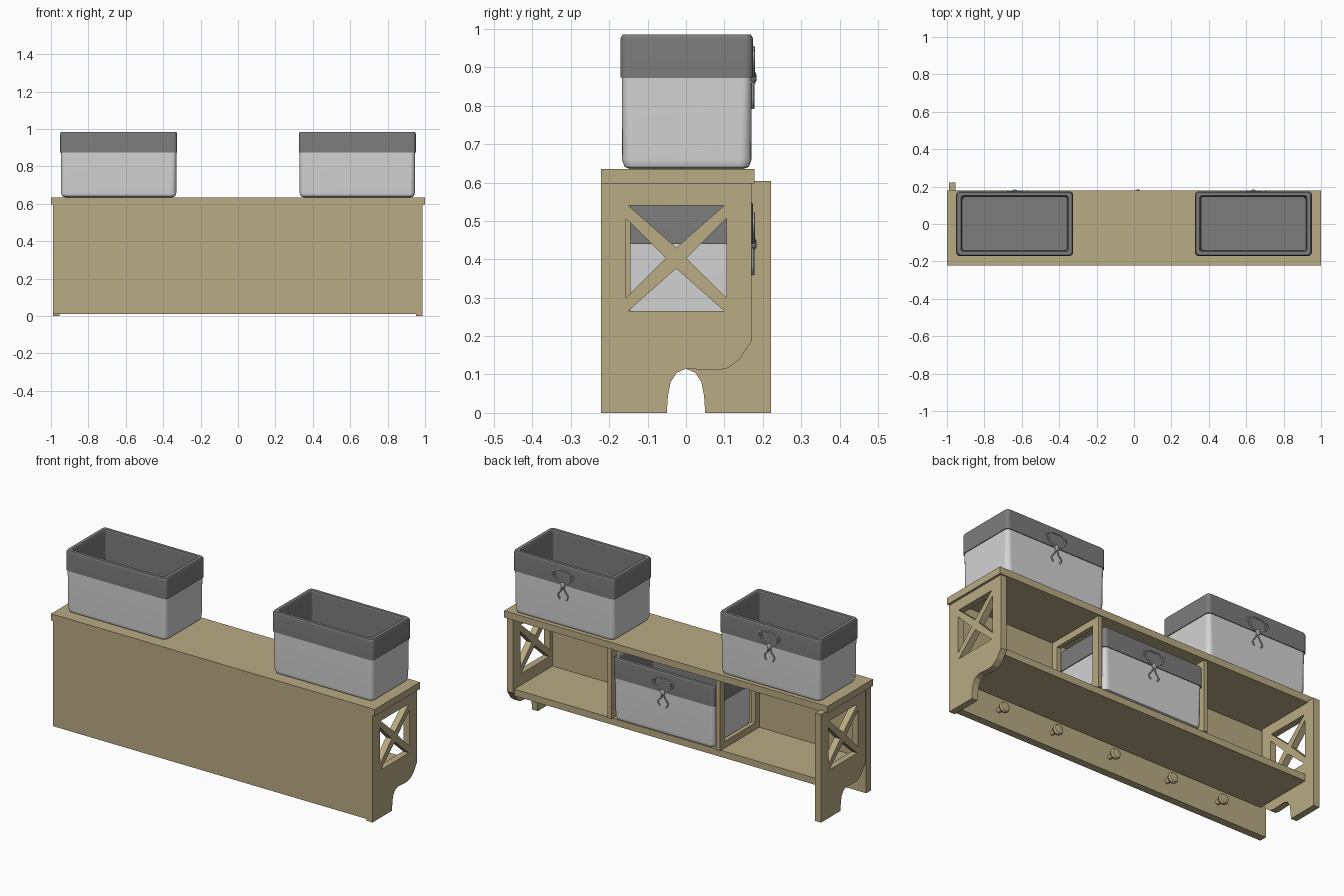
import bpy, bmesh, math
from mathutils import Matrix, Vector

cube = bpy.data.objects.get("Cube")
if cube:
    bpy.data.objects.remove(cube, do_unlink=True)


def material(name, rgb):
    m = bpy.data.materials.new(name)
    m.use_nodes = True
    m.diffuse_color = (*rgb, 1)
    m.node_tree.nodes["Principled BSDF"].inputs["Base Color"].default_value = (*rgb, 1)
    return m


wood = material("tan wood", (0.48, 0.405, 0.225))
light = material("light grey cloth", (0.65, 0.65, 0.65))
dark = material("dark grey cloth", (0.20, 0.20, 0.20))
cord = material("grey cord", (0.42, 0.42, 0.42))


def add(name, mesh, mats, smooth=False):
    ob = bpy.data.objects.new(name, mesh)
    bpy.context.collection.objects.link(ob)
    for m in mats:
        mesh.materials.append(m)
    mesh.shade_flat()
    if smooth:
        bpy.ops.object.select_all(action="DESELECT")
        ob.select_set(True)
        bpy.context.view_layer.objects.active = ob
        bpy.ops.object.shade_smooth_by_angle(angle=math.radians(40))
    return ob


def finish(bm, name, mats, smooth=False):
    bmesh.ops.recalc_face_normals(bm, faces=bm.faces)
    me = bpy.data.meshes.new(name)
    bm.to_mesh(me)
    bm.free()
    return add(name, me, mats, smooth)


def board(name, x, y, z):
    bm = bmesh.new()
    bmesh.ops.create_cube(bm, size=1)
    for v in bm.verts:
        v.co = [lo + (hi - lo) * (c + 0.5) for c, (lo, hi) in zip(v.co, (x, y, z))]
    return finish(bm, name, [wood])


def from_curve(cu):
    """Turn curve data into a plain mesh."""
    tmp = bpy.data.objects.new("tmp", cu)
    bpy.context.collection.objects.link(tmp)
    bpy.context.view_layer.update()
    me = bpy.data.meshes.new_from_object(tmp.evaluated_get(bpy.context.evaluated_depsgraph_get()))
    bpy.data.objects.remove(tmp, do_unlink=True)
    return me


def panel(name, x, thick, outlines, turned=False):
    """Flat panel in the y-z plane; the later outlines are holes."""
    cu = bpy.data.curves.new(name, "CURVE")
    cu.dimensions, cu.fill_mode, cu.extrude = "2D", "BOTH", thick / 2
    for pts in outlines:
        sp = cu.splines.new("POLY")
        sp.points.add(len(pts) - 1)
        for p, (a, b) in zip(sp.points, pts):
            p.co = (a, b, 0, 1)
        sp.use_cyclic_u = True
    me = from_curve(cu)
    me.transform(Matrix(((0, 0, 1, 0), (1, 0, 0, 0), (0, 1, 0, 0), (0, 0, 0, 1))))
    if turned:
        me.transform(Matrix.Rotation(math.pi, 4, "Z"))
    me.transform(Matrix.Translation((x, 0, 0)))
    return add(name, me, [wood])


# Carcass boards
board("top_board", (-1, 1), (-0.222, 0.178), (0.597, 0.635))
board("wall_board", (-0.988, 0.952), (-0.222, -0.180), (0.01, 0.597))
board("shelf_board", (-0.955, 0.952), (-0.18, 0.158), (0.165, 0.202))

# Bracket sides with crossed windows; the second is turned half around
y0, y1, z0, z1 = -0.156, 0.105, 0.266, 0.54
cy, cz, g = (y0 + y1) / 2, (z0 + z1) / 2, 0.027
bracket = [(-0.222, 0), (-0.05, 0), (-0.047, 0.045), (-0.04, 0.08), (-0.024, 0.105), (0, 0.115),
           (0.08, 0.111), (0.11, 0.117), (0.14, 0.14), (0.158, 0.168), (0.17, 0.185),
           (0.17, 0.604), (-0.222, 0.604)]
triangles = [[(y0 + 0.006, z), (y1 - 0.006, z), (cy, cz + s * g)] for s, z in ((1, z1), (-1, z0))]
triangles += [[(y, z0 + 0.034), (y, z1 - 0.034), (cy + s * g, cz)] for s, y in ((1, y1), (-1, y0))]
panel("left_bracket", 0.969, 0.036, [bracket] + triangles)
panel("right_bracket", -0.972, 0.036, [bracket] + triangles, turned=True)

# Open divider frames
for side, x in (("left", 0.355), ("right", -0.315)):
    panel(side + "_divider", x, 0.024,
          [[(-0.18, 0.202), (0.168, 0.202), (0.168, 0.597), (-0.18, 0.597)],
           [(-0.145, 0.24), (0.125, 0.24), (0.125, 0.56), (-0.145, 0.56)]])

# Round pegs under the shelf
profile = [(0.012, 0), (0.012, 0.03), (0.026, 0.036), (0.03, 0.046), (0.024, 0.056), (0.0001, 0.06)]
for i, x in enumerate((0.71, 0.37, 0.005, -0.36, -0.68)):
    bm = bmesh.new()
    vs = [bm.verts.new((r, 0, h)) for r, h in profile]
    es = [bm.edges.new(p) for p in zip(vs, vs[1:])]
    bmesh.ops.spin(bm, geom=vs + es, cent=(0, 0, 0), axis=(0, 0, 1), angle=math.tau, steps=16)
    bmesh.ops.remove_doubles(bm, verts=bm.verts, dist=0.0005)
    bmesh.ops.transform(bm, verts=bm.verts,
                        matrix=Matrix.Translation((x, -0.18, 0.09))
                        @ Matrix.Rotation(-math.pi / 2, 4, "X"))
    finish(bm, f"peg_{i + 1}", [wood], True)


def ring(bm, hx, hy, r, z):
    """Rounded rectangle of vertices."""
    out = []
    for k, (sx, sy) in enumerate(((1, 1), (-1, 1), (-1, -1), (1, -1))):
        for j in range(5):
            a = (k + j / 4) * math.pi / 2
            out.append(bm.verts.new((sx * (hx - r) + r * math.cos(a), sy * (hy - r) + r * math.sin(a), z)))
    return out


def basket(name, x, z):
    # Half width, half depth, corner radius, height, and colour of the band above
    rings = [(0.288, 0.147, 0.015, 0, 0), (0.302, 0.162, 0.025, 0.006, 0), (0.309, 0.169, 0.03, 0.025, 0),
             (0.309, 0.169, 0.022, 0.238, 1), (0.313, 0.173, 0.02, 0.238, 1),
             (0.313, 0.173, 0.02, 0.34, 1), (0.307, 0.167, 0.018, 0.35, 1),
             (0.287, 0.150, 0.012, 0.35, 1), (0.281, 0.145, 0.012, 0.342, 1), (0.278, 0.142, 0.012, 0.015, 1)]
    bm = bmesh.new()
    loops = [ring(bm, *r[:4]) for r in rings]
    n = len(loops[0])
    for (a, b), spec in zip(zip(loops, loops[1:]), rings):
        for j in range(n):
            f = bm.faces.new((a[j], a[(j + 1) % n], b[(j + 1) % n], b[j]))
            f.material_index = spec[4]
    bm.faces.new(loops[0][::-1])
    bm.faces.new(loops[-1]).material_index = 1
    ob = finish(bm, name, [light, dark], True)
    ob.location = (x, 0.002, z)
    # Keep the broad sides evenly shaded
    ob.modifiers.new("even_sides", "WEIGHTED_NORMAL").keep_sharp = True

    # Cord bow on the open side: one loop, two small ears and two tails
    cu = bpy.data.curves.new(name + "_bow", "CURVE")
    cu.dimensions, cu.bevel_depth, cu.bevel_resolution = "3D", 0.004, 1
    loop = [(0, 0.24), (0.035, 0.258), (0.05, 0.285), (0.04, 0.31), (0, 0.316),
            (-0.04, 0.31), (-0.05, 0.285), (-0.035, 0.258)]
    strands = [(loop, True)]
    for s in (1, -1):
        strands.append(([(0, 0.238), (s * 0.012, 0.205), (s * 0.03, 0.178), (s * 0.02, 0.158)], False))
        strands.append(([(s * 0.03, 0.252), (s * 0.058, 0.275), (s * 0.064, 0.3), (s * 0.042, 0.307)], False))
    for pts, closed in strands:
        sp = cu.splines.new("BEZIER")
        sp.resolution_u = 4
        sp.bezier_points.add(len(pts) - 1)
        for p, (a, b) in zip(sp.bezier_points, pts):
            p.co = (a, 0.174 if b > 0.23 else 0.172, b)
            p.handle_left_type = p.handle_right_type = "AUTO"
        sp.use_cyclic_u = closed
    bow = add(name + "_bow", from_curve(cu), [cord], True)
    bow.location = (x, 0.002, z)

    bm = bmesh.new()
    bmesh.ops.create_uvsphere(bm, u_segments=10, v_segments=6, radius=0.014)
    bmesh.ops.scale(bm, verts=bm.verts, vec=Vector((1, 0.5, 1.2)))
    finish(bm, name + "_knot", [cord], True).location = (x, 0.177, z + 0.238)


basket("left_basket", 0.638, 0.635)
basket("right_basket", -0.638, 0.635)
basket("middle_basket", 0.02, 0.202)
